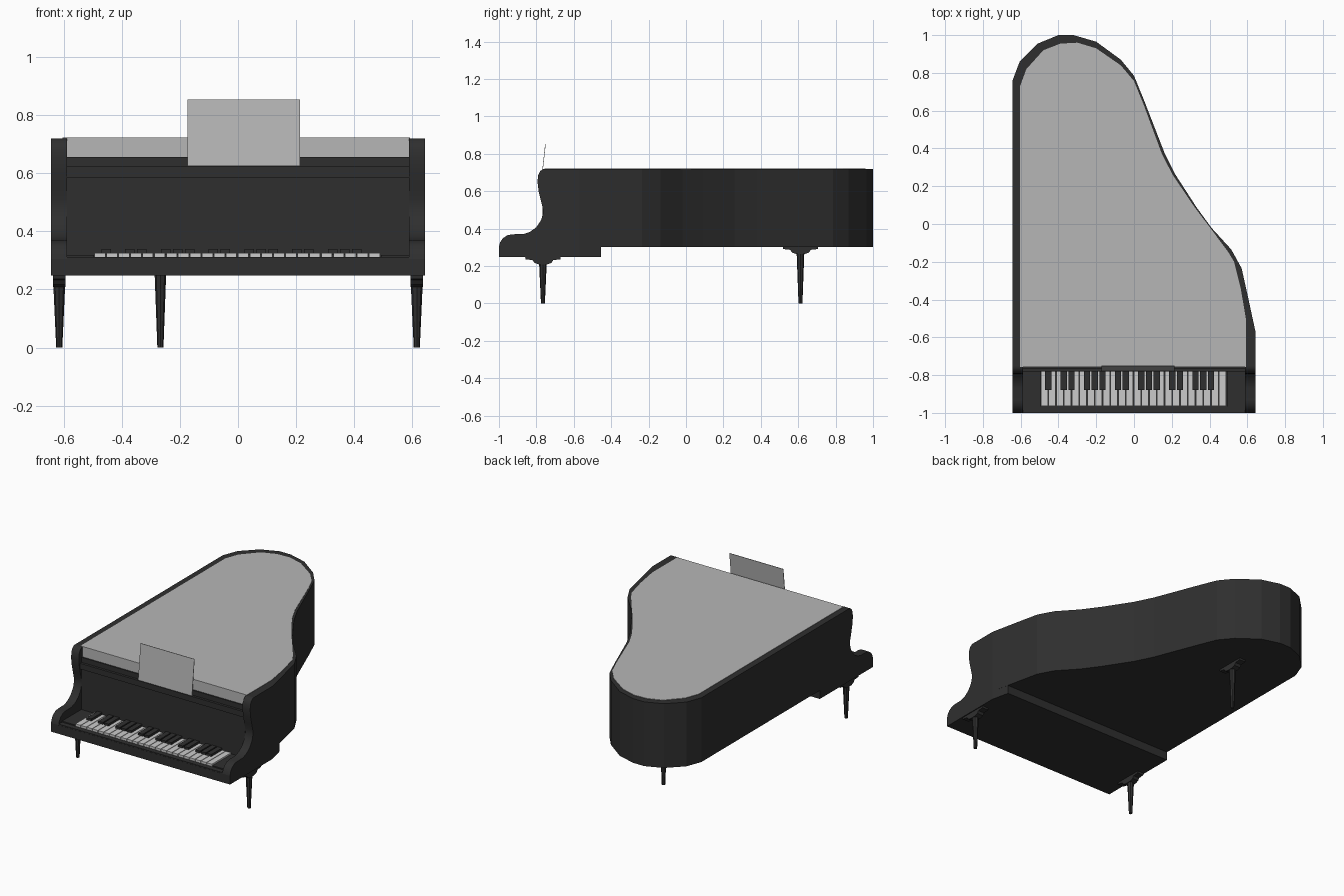
import bpy, bmesh, math

if "Cube" in bpy.data.objects:
    bpy.data.objects.remove(bpy.data.objects["Cube"])


def material(name, v):
    m = bpy.data.materials.new(name)
    m.diffuse_color = (v, v, v, 1)
    m.use_nodes = True
    m.node_tree.nodes["Principled BSDF"].inputs["Base Color"].default_value = m.diffuse_color
    return m


BLACK = material("black lacquer", 0.028)
GREY = material("pale grey", 0.47)
IVORY = material("ivory white", 0.6)


def finish(name, bm, mat):
    bmesh.ops.recalc_face_normals(bm, faces=bm.faces[:])
    me = bpy.data.meshes.new(name)
    bm.to_mesh(me)
    bm.free()
    me.materials.append(mat)
    ob = bpy.data.objects.new(name, me)
    bpy.context.collection.objects.link(ob)
    return ob


def add_prism(bm, pts, lo, hi, axis):
    """Extrude a 2D profile: axis 'z' takes (x, y), axis 'x' takes (y, z)."""
    place = (lambda p, t: (p[0], p[1], t)) if axis == 'z' else (lambda p, t: (t, p[0], p[1]))
    a = [bm.verts.new(place(p, lo)) for p in pts]
    b = [bm.verts.new(place(p, hi)) for p in pts]
    bm.faces.new(a)
    bm.faces.new(b)
    for i in range(len(pts)):
        j = (i + 1) % len(pts)
        bm.faces.new((a[i], a[j], b[j], b[i]))


def prism(name, pts, lo, hi, axis, mat):
    bm = bmesh.new()
    add_prism(bm, pts, lo, hi, axis)
    return finish(name, bm, mat)


def add_box(bm, x0, x1, y0, y1, z0, z1):
    add_prism(bm, [(x0, y0), (x1, y0), (x1, y1), (x0, y1)], z0, z1, 'z')


def box(name, dims, mat):
    bm = bmesh.new()
    add_box(bm, *dims)
    return finish(name, bm, mat)


# Curved case
case = [(-.643, -.75), (-.643, .76), (-.605, .86), (-.51, .955), (-.40, 1), (-.32, 1),
        (-.2, .965), (-.07, .87), (0, .785), (.055, .65), (.16, .38), (.22, .26),
        (.33, .09), (.41, -.02), (.515, -.135), (.57, -.235), (.60, -.37),
        (.643, -.57), (.643, -.75)]
prism("case", case, .303, .72, 'z', BLACK)

# Grey lid set into the case top
lid = [(-.603, -.756), (-.603, .73), (-.57, .82), (-.48, .92), (-.39, .955), (-.3, .96),
       (-.2, .93), (-.07, .84), (0, .757), (.05, .635), (.148, .37), (.205, .26),
       (.32, .09), (.405, -.022), (.5, -.15), (.53, -.2), (.565, -.34),
       (.592, -.5), (.592, -.756)]
prism("lid", lid, .655, .7225, 'z', GREY)

# Key bed
bed = [(-.643, -1), (.643, -1), (.643, -.57), (.617, -.455), (-.643, -.455)]
prism("key_bed", bed, .248, .304, 'z', BLACK)

# Scrolled cheeks on both sides
cheek = [(-1, .304), (-.995, .325), (-.98, .348), (-.957, .364), (-.93, .37), (-.87, .371),
         (-.835, .382), (-.80, .408), (-.775, .445), (-.765, .48), (-.766, .51),
         (-.776, .55), (-.788, .60), (-.794, .65), (-.791, .685), (-.78, .708),
         (-.762, .72), (-.75, .72), (-.75, .304)]
for side, x0, x1 in (("left", -.643, -.588), ("right", .588, .643)):
    ob = prism("cheek_" + side, cheek, x0, x1, 'x', BLACK)
    bpy.context.view_layer.objects.active = ob
    ob.select_set(True)
    bpy.ops.object.shade_smooth_by_angle(angle=math.radians(35))
    ob.select_set(False)

# Front boards and key surround
box("fallboard", (-.588, .588, -.768, -.75, .304, .585), BLACK)
box("fallboard_rail", (-.588, .588, -.78, -.75, .585, .622), BLACK)
box("upper_board", (-.588, .588, -.764, -.75, .622, .655), BLACK)
box("key_slip", (-.588, .588, -.999, -.966, .304, .311), BLACK)
for side, x0, x1 in (("left", -.588, -.496), ("right", .492, .588)):
    box("key_block_" + side, (x0, x1, -.966, -.768, .304, .318), BLACK)

# Keyboard: 24 white keys starting on the sixth note of the scale
X0, N = -.495, 24
P = .985 / N
whites, blacks = bmesh.new(), bmesh.new()
for i in range(N):
    x = X0 + i * P
    add_box(whites, x + .002, x + P - .002, -.964, -.769, .304, .325)
    if (i + 5) % 7 not in (2, 6) and i < N - 1:
        xb = x + P
        add_box(blacks, xb - .0165, xb + .0165, -.88, -.769, .32, .339)
finish("white_keys", whites, IVORY)
finish("black_keys", blacks, BLACK)

# Music stand leaning on the rail
prism("music_stand", [(-.778, .624), (-.775, .624), (-.75, .853), (-.753, .853)],
      -.173, .214, 'x', GREY)


# Tapered legs with long stepped brackets
def leg(name, x, y, top):
    bm = bmesh.new()
    half = [(.095, top), (.093, top - .013), (.055, top - .017), (.045, top - .032),
            (.022, top - .04)]
    profile = [(y + a, z) for a, z in half] + [(y - a, z) for a, z in reversed(half)]
    add_prism(bm, profile, x - .022, x + .022, 'x')
    ret = bmesh.ops.create_cone(bm, cap_ends=True, segments=8, radius1=.0105,
                                radius2=.021, depth=top - .02)
    bmesh.ops.translate(bm, verts=ret["verts"], vec=(x, y, (top - .02) / 2))
    finish(name, bm, BLACK)


leg("front_leg_left", -.615, -.765, .249)
leg("front_leg_right", .615, -.765, .249)
leg("back_leg", -.267, .612, .304)
